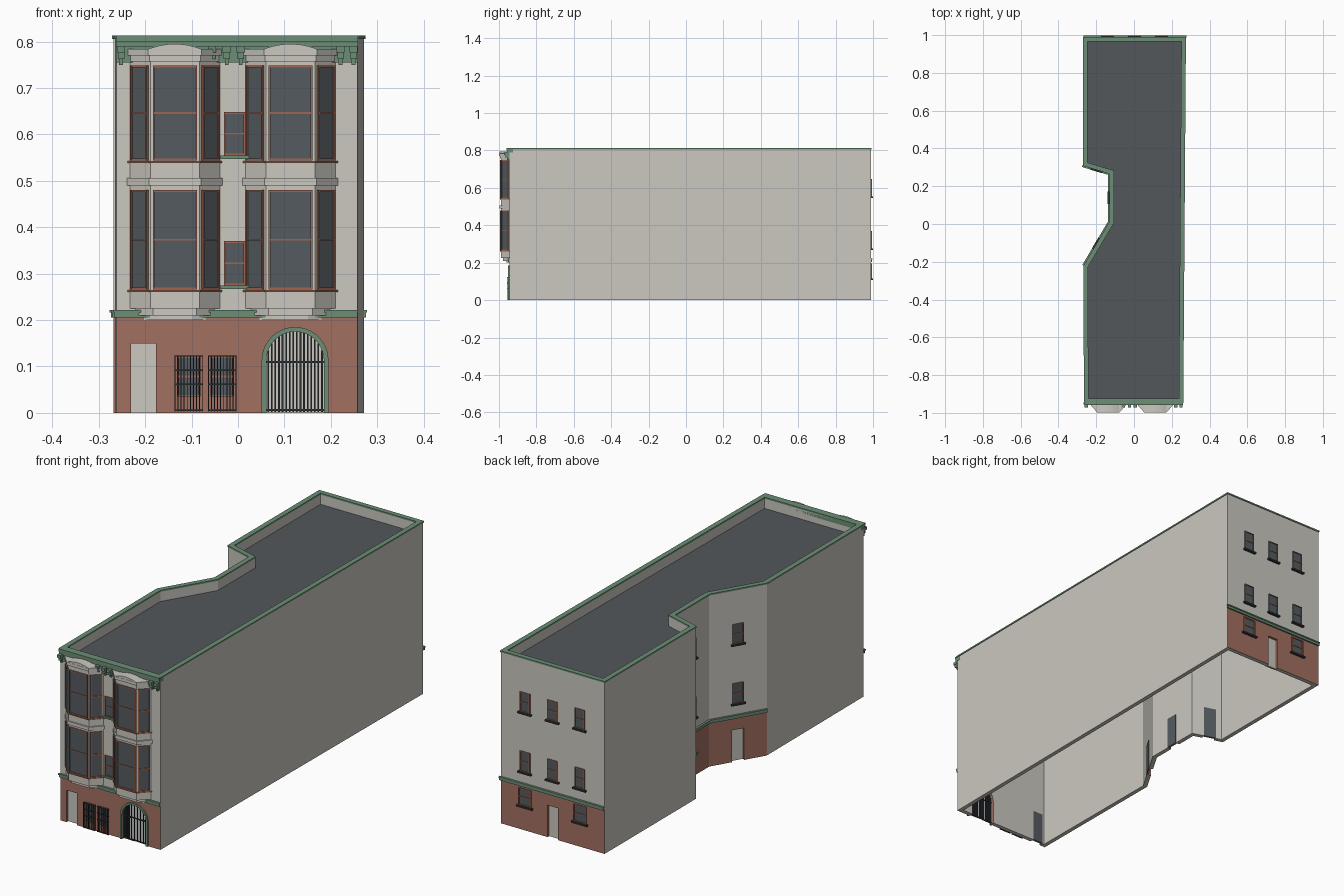
import bpy, bmesh, math
from mathutils import Matrix, Vector

if "Cube" in bpy.data.objects:
    bpy.data.objects.remove(bpy.data.objects["Cube"], do_unlink=True)


def material(name, rgb):
    m = bpy.data.materials.new(name)
    m.use_nodes = True
    m.diffuse_color = (*rgb, 1)
    m.node_tree.nodes["Principled BSDF"].inputs["Base Color"].default_value = (*rgb, 1)
    return m


STONE = material("pale stone", (.60, .58, .53))
BRICK = material("red brick", (.36, .16, .12))
GREEN = material("green trim", (.15, .27, .18))
GLASS = material("dark glass", (.09, .105, .115))
FRAME = material("terracotta frame", (.36, .13, .08))
IRON = material("black iron", (.03, .033, .035))
ROOF = material("slate roof", (.085, .095, .105))

parts = {}            # name -> (bmesh, material)
ID = Matrix.Identity(4)


def get(name, mat):
    return parts.setdefault(name, (bmesh.new(), mat))[0]


def loft(bm, lower, upper):
    """Closed solid between two matching loops."""
    a = [bm.verts.new(p) for p in lower]
    b = [bm.verts.new(p) for p in upper]
    n = len(a)
    faces = [bm.faces.new(a[::-1]), bm.faces.new(b)]
    faces += [bm.faces.new((a[i], a[(i + 1) % n], b[(i + 1) % n], b[i])) for i in range(n)]
    bmesh.ops.recalc_face_normals(bm, faces=faces)


def slab(name, mat, pts, z0, z1):
    loft(get(name, mat), [(x, y, z0) for x, y in pts], [(x, y, z1) for x, y in pts])


def plate(name, mat, M, pts, y0, y1):
    """Outline in the wall plane, given thickness; local -y is outward."""
    loft(get(name, mat), [M @ Vector((x, y0, z)) for x, z in pts],
         [M @ Vector((x, y1, z)) for x, z in pts])


def box(name, mat, M, x0, x1, y0, y1, z0, z1):
    plate(name, mat, M, [(x0, z0), (x1, z0), (x1, z1), (x0, z1)], y0, y1)


def ring(name, mat, outer, inner, z0, z1):
    """Hollow ring of wall segments; returns its outer faces in order."""
    bm, n, out = get(name, mat), len(outer), []
    loops = [[bm.verts.new((x, y, z)) for x, y in p] for p, z in
             ((outer, z0), (outer, z1), (inner, z1), (inner, z0))]
    for k in range(4):
        a, b = loops[k], loops[(k + 1) % 4]
        for i in range(n):
            j = (i + 1) % n
            f = bm.faces.new((a[i], a[j], b[j], b[i]))
            if k == 0:
                out.append(f)
    return out


def offset(pts, d):
    """Mitred inset of a counter-clockwise outline."""
    res, n = [], len(pts)
    for i in range(n):
        p = Vector(pts[i])
        a = (p - Vector(pts[i - 1])).normalized()
        b = (Vector(pts[(i + 1) % n]) - p).normalized()
        na, nb = Vector((-a.y, a.x)), Vector((-b.y, b.x))
        res.append(tuple(p + (na + nb) * d / (1 + na.dot(nb))))
    return res


def wall_frame(p, q):
    """Frame at the wall's foot: x along the wall, -y outward. Also its length."""
    p, q = Vector(p), Vector(q)
    u, c = (q - p).normalized(), (p + q) / 2
    return Matrix(((u.x, -u.y, 0, c.x), (u.y, u.x, 0, c.y),
                   (0, 0, 1, 0), (0, 0, 0, 1))), (q - p).length


def window(kind, M, cx, w, z0, z1, sill=None):
    h, t = w / 2, .004
    box(kind + "_glass", GLASS, M, cx - h, cx + h, -.002, .001, z0, z1)
    zm = (z0 + z1) / 2
    for za, zb in ((z0, z0 + t), (zm - t / 2, zm + t / 2), (z1 - t, z1)):
        box(kind + "_frames", FRAME, M, cx - h, cx + h, -.005, 0, za, zb)
    for x in (cx - h, cx + h - t):
        box(kind + "_frames", FRAME, M, x, x + t, -.0055, 0, z0, z1)
    if sill:
        box(kind + "_sills", sill, M, cx - h - .008, cx + h + .008, -.011, 0, z0 - .008, z0)


def door(M, cx, w=.054, h=.15):
    box("cutters", BRICK, M, cx - w / 2, cx + w / 2, -.02, .05, -.05, h)
    box("doors", STONE, M, cx - w / 2, cx + w / 2, .012, .017, 0, h)
    box("door_backs", GLASS, M, cx - w / 2, cx + w / 2, .017, .022, 0, h)


# Main shell: front, long side, back, wing side, three court walls, long side
foot = [(-.262, -.945), (.258, -.945), (.272, .988), (-.268, .988),
        (-.268, .31), (-.128, .268), (-.128, .01), (-.265, -.222)]
walls = [wall_frame(foot[i], foot[(i + 1) % 8]) for i in range(8)]
brick_walls = (0, 2, 4, 5, 6)
inner = offset(foot, .02)
base_faces = ring("base_walls", STONE, foot, inner, 0, .205)
for i in brick_walls:
    base_faces[i].material_index = 1
ring("upper_walls", STONE, foot, inner, .205, .808)
ring("parapet_cap", GREEN, offset(foot, -.003), offset(foot, .021), .806, .813)
slab("roof", ROOF, offset(foot, .018), .75, .76)
for i in brick_walls:
    M, L = walls[i]
    box("belt_course", GREEN, M, -L / 2 - .004, L / 2, -.007, 0, .205, .216)
    box("belt_course", GREEN, M, -L / 2 - .006, L / 2, -.01, 0, .216, .222)

# Back and court openings
FLOORS = ((.275, .37), (.555, .648))
back = walls[2][0]
for cx in (-.143, 0, .143):
    for z0, z1 in FLOORS:
        window("rear_window", back, cx, .052, z0, z1, IRON)
    if cx:
        window("rear_window", back, cx, .066, .115, .195, IRON)
door(back, 0)
for i in (4, 5, 6):
    for z0, z1 in FLOORS:
        window("court_window", walls[i][0], 0, .05, z0, z1, IRON)
    door(walls[i][0], 0, .058)

# Front ground floor: door, barred windows
front = Matrix.Translation((0, -.945, 0))
door(front, -.204)
for x0 in (-.137, -.065):
    x1 = x0 + .062
    window("shop_window", front, (x0 + x1) / 2, .05, .035, .122)
    for k in range(10):
        x = x0 + k * .06 / 9
        box("window_bars", IRON, front, x, x + .002, -.011, -.009, .003, .124)
    for z in (.004, .06, .09, .121):
        box("window_bars", IRON, front, x0, x1, -.012, -.008, z, z + .003)

# Arched gate
GX, SPRING, R = .123, .113, .062


def arch(r, foot_z):
    curve = [(GX + r * math.cos(k * math.pi / 20), SPRING + r * math.sin(k * math.pi / 20))
             for k in range(21)]
    return [(GX + r, foot_z)] + curve + [(GX - r, foot_z)]


plate("cutters", BRICK, front, arch(R, -.05), -.02, .05)
plate("gate_surround", GREEN, front, arch(R + .01, 0) + arch(R, 0)[::-1], -.007, .004)
for k in range(16):
    x = -R + .004 + k * (2 * R - .008) / 15
    top = SPRING + math.sqrt(R * R - x * x)
    box("gate_bars", IRON, front, GX + x - .0018, GX + x + .0018, .004, .008, .002, top)
for z in (.004, .108):
    box("gate_bars", IRON, front, GX - R, GX + R, .003, .009, z, z + .004)

# Small windows between the bays
for z0, z1 in FLOORS:
    window("centre_window", front, -.007, .046, z0, z1, GREEN)


# Bay windows
def bay_outline(cx, e):
    f, b, y = .053 + e / 2, .097 + e, -.99 - e
    return [(cx - b, -.94), (cx - b, -.945), (cx - f, y), (cx + f, y), (cx + b, -.945), (cx + b, -.94)]


for cx in (-.136, .113):
    for name, mat, e, z0, z1 in (
            ("bay_corbels", STONE, -.03, .2, .212), ("bay_corbels", STONE, -.012, .21, .227),
            ("bay_bodies", STONE, 0, .225, .775), ("bay_sills", FRAME, .005, .26, .265),
            ("bay_belts", STONE, .006, .49, .506), ("bay_sills", FRAME, .005, .538, .543),
            ("bay_heads", STONE, .004, .757, .77), ("bay_heads", STONE, .009, .77, .784)):
        slab(name, mat, bay_outline(cx, e), z0, z1)
    crown = [(cx + .057 * k / 6, .784 + .011 * (1 - (k / 6) ** 2)) for k in range(6, -7, -1)]
    plate("bay_crowns", STONE, ID, crown, -.998, -.945)
    o = bay_outline(cx, 0)
    for p, q in zip(o[1:4], o[2:5]):
        M, L = wall_frame(p, q)
        for z0, z1 in ((.266, .48), (.544, .748)):
            window("bay_window", M, 0, L - .011, z0, z1)

# Roof cornice with brackets
for y, z0, z1 in ((-.951, .755, .79), (-.955, .788, .801), (-.959, .8, .813)):
    box("cornice", GREEN, ID, -.263, .259, y, -.925 if z0 > .78 else -.945, z0, z1)
for x in (-.252, -.056, -.024, .006, .221, .249):
    for w, y, z0, z1 in ((.009, -.972, .776, .79), (.007, -.966, .762, .777), (.004, -.958, .75, .763)):
        box("cornice_brackets", GREEN, ID, x - w, x + w, y, -.945, z0, z1)

# Turn the parts into objects
objs = {}
for name, (bm, mat) in parts.items():
    bmesh.ops.recalc_face_normals(bm, faces=bm.faces[:])
    if name == "cutters":
        for f in bm.faces:
            f.material_index = 1
    me = bpy.data.meshes.new(name)
    bm.to_mesh(me)
    bm.free()
    me.materials.append(STONE if name == "cutters" else mat)
    if name in ("cutters", "base_walls"):
        me.materials.append(BRICK)
    objs[name] = bpy.data.objects.new(name, me)
    bpy.context.collection.objects.link(objs[name])

# Cut the doorways and the gate out of the base
base, cutter = objs["base_walls"], objs["cutters"]
cutter.hide_render = True
cut = base.modifiers.new("openings", 'BOOLEAN')
cut.operation, cut.solver, cut.object = 'DIFFERENCE', 'EXACT', cutter
bpy.context.view_layer.objects.active = base
bpy.ops.object.modifier_apply(modifier=cut.name)
bpy.data.objects.remove(cutter, do_unlink=True)
